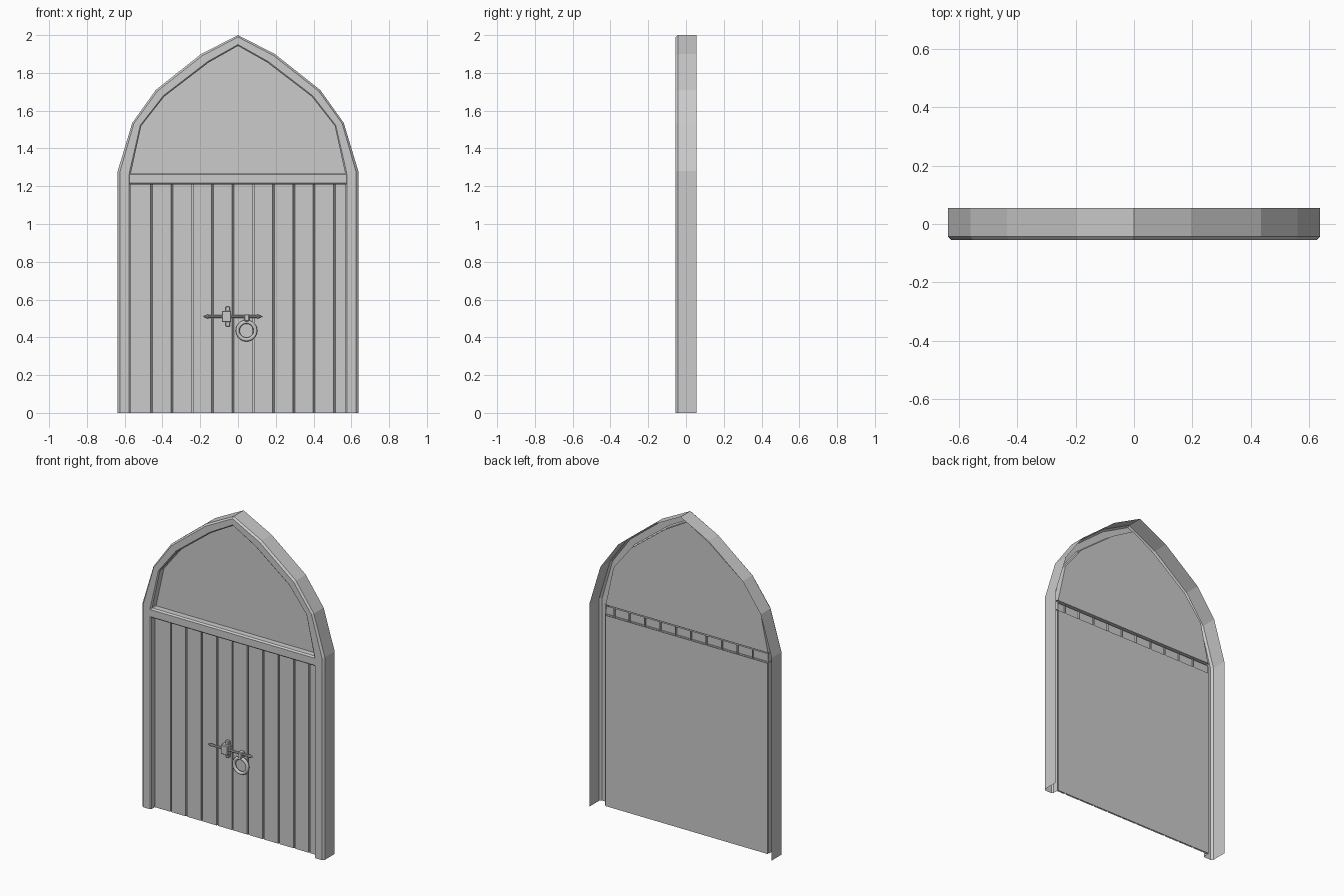
import bpy, math
from mathutils import Vector

if "Cube" in bpy.data.objects:
    bpy.data.objects.remove(bpy.data.objects["Cube"])


def mesh_object(name, verts, faces):
    me = bpy.data.meshes.new(name)
    me.from_pydata(verts, [], faces)
    me.update()
    ob = bpy.data.objects.new(name, me)
    bpy.context.collection.objects.link(ob)
    return ob


def strip(name, rows):
    """Open sheet joining consecutive rows of points."""
    n = len(rows[0])
    verts = [v for r in rows for v in r]
    faces = [(r * n + i, (r + 1) * n + i, (r + 1) * n + i + 1, r * n + i + 1)
             for r in range(len(rows) - 1) for i in range(n - 1)]
    return mesh_object(name, verts, faces)


def box(name, x0, x1, y0, y1, z0, z1, bevel=0.0):
    bpy.ops.mesh.primitive_cube_add(size=1, location=((x0 + x1) / 2, (y0 + y1) / 2, (z0 + z1) / 2))
    ob = bpy.context.object
    ob.name = name
    ob.scale = (x1 - x0, y1 - y0, z1 - z0)
    bpy.ops.object.transform_apply(location=False, rotation=False, scale=True)
    if bevel:
        m = ob.modifiers.new("bevel", "BEVEL")
        m.width, m.segments = bevel, 1
    return ob


def full_path(half):
    """Mirror a right-hand half outline ending at the apex."""
    left = [(-x, z) for x, z in half]
    return left + half[-2::-1]


# Arched frame: an open-backed shell with bevelled front edges
outer = full_path([(.637, 0), (.637, 1.21), (.637, 1.28), (.56, 1.535), (.435, 1.71), (.195, 1.9), (0, 2)])
inner = full_path([(.57, 0), (.57, 1.21), (.567, 1.27), (.512, 1.52), (.39, 1.675), (.155, 1.855), (0, 1.943)])
rows = []
for t, y in [(0, .055), (0, -.043), (.18, -.055), (.88, -.055), (1, -.048), (1, -.008)]:
    rows.append([(a[0] + (b[0] - a[0]) * t, y, a[1] + (b[1] - a[1]) * t) for a, b in zip(outer, inner)])
strip("arched_frame", rows)

# Cross rail between door and arch panel
strip("cross_rail", [[(-.575, y, z), (.575, y, z)] for y, z in
                     [(-.005, 1.27), (-.045, 1.27), (-.055, 1.262), (-.055, 1.217), (-.048, 1.21), (-.012, 1.21)]])

# Flat panel filling the arch
arch = [(x, -.008, z) for x, z in inner if z > 1.25]
mesh_object("arch_panel", arch, [tuple(reversed(range(len(arch))))])

# Door planks: grooved sheet
front, deep, g = -.016, -.008, .005
prof = [(-.57, front)]
for i in range(10):
    x = -.457 + .1075 * i
    prof += [(x - g, front), (x - g * .6, deep), (x + g * .6, deep), (x + g, front)]
prof.append((.57, front))
strip("door_planks", [[(x, y, z) for x, y in prof] for z in (1.26, 0)])

# Door backing
box("door_backing", -.567, .567, deep + .001, -.005, 0, 1.205)


# Latch bar with pointed ends
bar_y, bar_z = -.036, .51
verts, faces, n = [], [], 8
stations = [(-.185, .0005), (-.16, .011), (-.15, .007), (.095, .007), (.105, .011), (.13, .0005)]
for x, r in stations:
    verts += [(x, bar_y + r * math.cos(k * math.tau / n), bar_z + r * math.sin(k * math.tau / n)) for k in range(n)]
for s in range(len(stations) - 1):
    for k in range(n):
        j = (k + 1) % n
        faces.append((s * n + k, (s + 1) * n + k, (s + 1) * n + j, s * n + j))
faces += [tuple(reversed(range(n))), tuple(range(len(verts) - n, len(verts)))]
latch = mesh_object("latch_bar", verts, faces)
for v in latch.data.polygons[:]:
    v.flip()

# Latch housing, its back plate and the ring hanger
box("latch_housing", -.086, -.036, -.052, -.014, .48, .54, .004)
box("latch_plate", -.066, -.042, -.034, -.014, .457, .563, .003)
box("ring_hanger", .032, .06, -.05, -.014, .485, .522, .004)

# Pull ring
bpy.ops.mesh.primitive_torus_add(major_radius=.047, minor_radius=.0105, major_segments=20, minor_segments=8,
                                 location=(.045, -.036, .435), rotation=(math.pi / 2, 0, 0))
bpy.context.object.name = "pull_ring"
bpy.ops.object.shade_smooth_by_angle(angle=math.radians(50))
